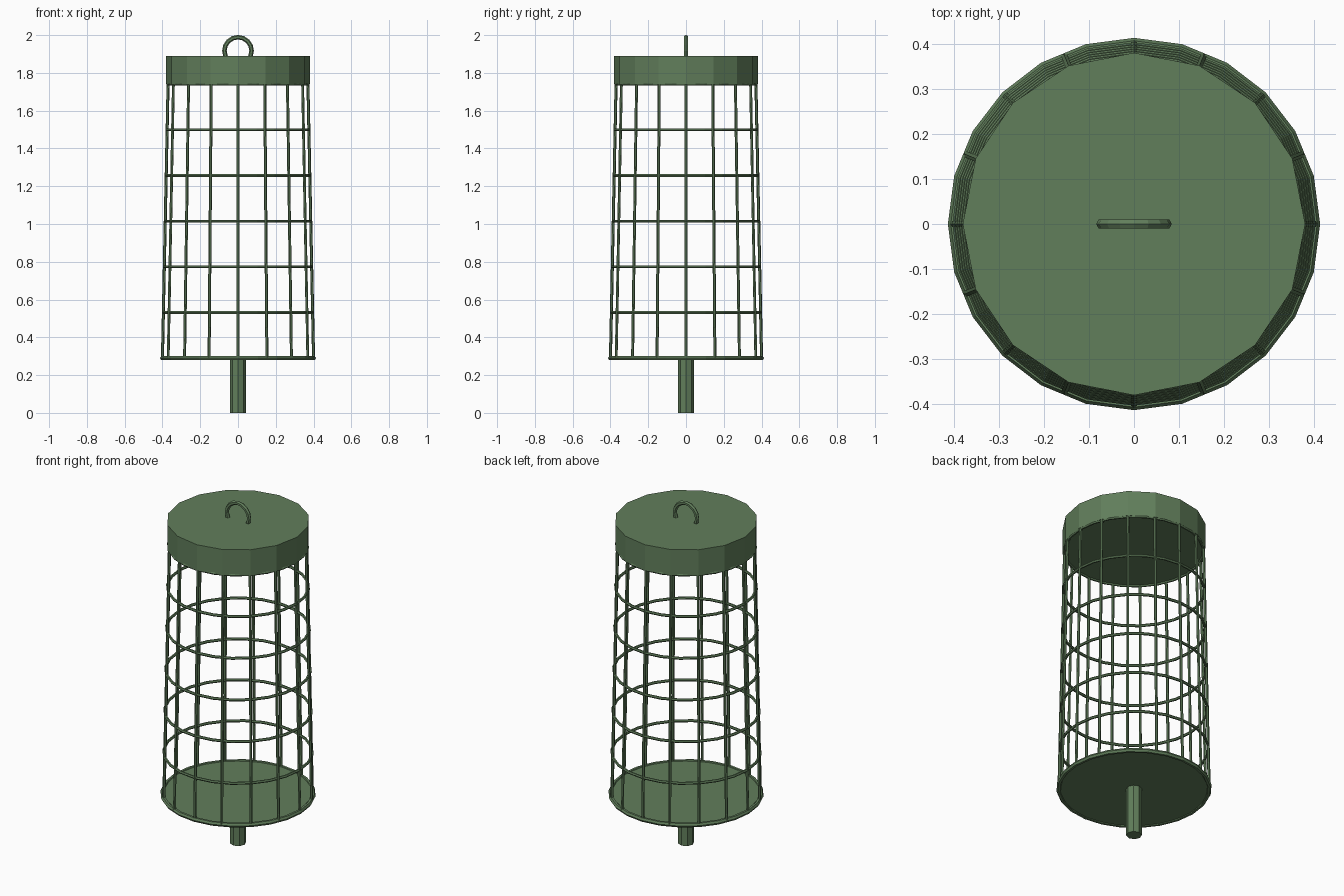
import bpy
from math import pi, cos, sin
from mathutils import Vector

if "Cube" in bpy.data.objects:
    bpy.data.objects.remove(bpy.data.objects["Cube"])

green = bpy.data.materials.new("green_paint")
green.diffuse_color = (0.12, 0.21, 0.105, 1)
green.use_nodes = True
green.node_tree.nodes["Principled BSDF"].inputs["Base Color"].default_value = green.diffuse_color

Z_LOW, Z_HIGH = 0.29, 1.74
R_LOW, R_HIGH = 0.40, 0.37


def finish(name):
    ob = bpy.context.object
    ob.name = name
    ob.data.materials.append(green)
    return ob


def rod(name, p, q, radius, sides):
    p, q = Vector(p), Vector(q)
    d = q - p
    bpy.ops.mesh.primitive_cylinder_add(
        vertices=sides, radius=radius, depth=d.length, location=(p + q) / 2,
        rotation=d.to_track_quat('Z', 'Y').to_euler())
    return finish(name)


def ring(name, z, major, minor, seg=24, rot=(0, 0, 0)):
    bpy.ops.mesh.primitive_torus_add(
        major_radius=major, minor_radius=minor, major_segments=seg,
        minor_segments=6, location=(0, 0, z), rotation=rot)
    return finish(name)


# Stem, floor plate and cap
rod("stem", (0, 0, 0), (0, 0, Z_LOW), 0.042, 8)
rod("floor_plate", (0, 0, 0.283), (0, 0, 0.297), 0.395, 16)
rod("cap", (0, 0, Z_HIGH), (0, 0, 1.89), 0.38, 16)

# Hanging loop, lower part sunk in the cap
ring("hanging_loop", 1.917, 0.072, 0.012, 16, (pi / 2, 0, 0))

# Horizontal hoops, the lowest one thicker
for i in range(7):
    t = i / 6
    ring(f"hoop_{i}", Z_LOW + t * (Z_HIGH - Z_LOW),
         R_LOW + t * (R_HIGH - R_LOW), 0.013 if i == 0 else 0.008)

# Upright cage bars leaning inwards
for i in range(16):
    c, s = cos(i * pi / 8), sin(i * pi / 8)
    rod(f"bar_{i}", (R_LOW * c, R_LOW * s, Z_LOW),
        (R_HIGH * c, R_HIGH * s, Z_HIGH + 0.01), 0.008, 6)
